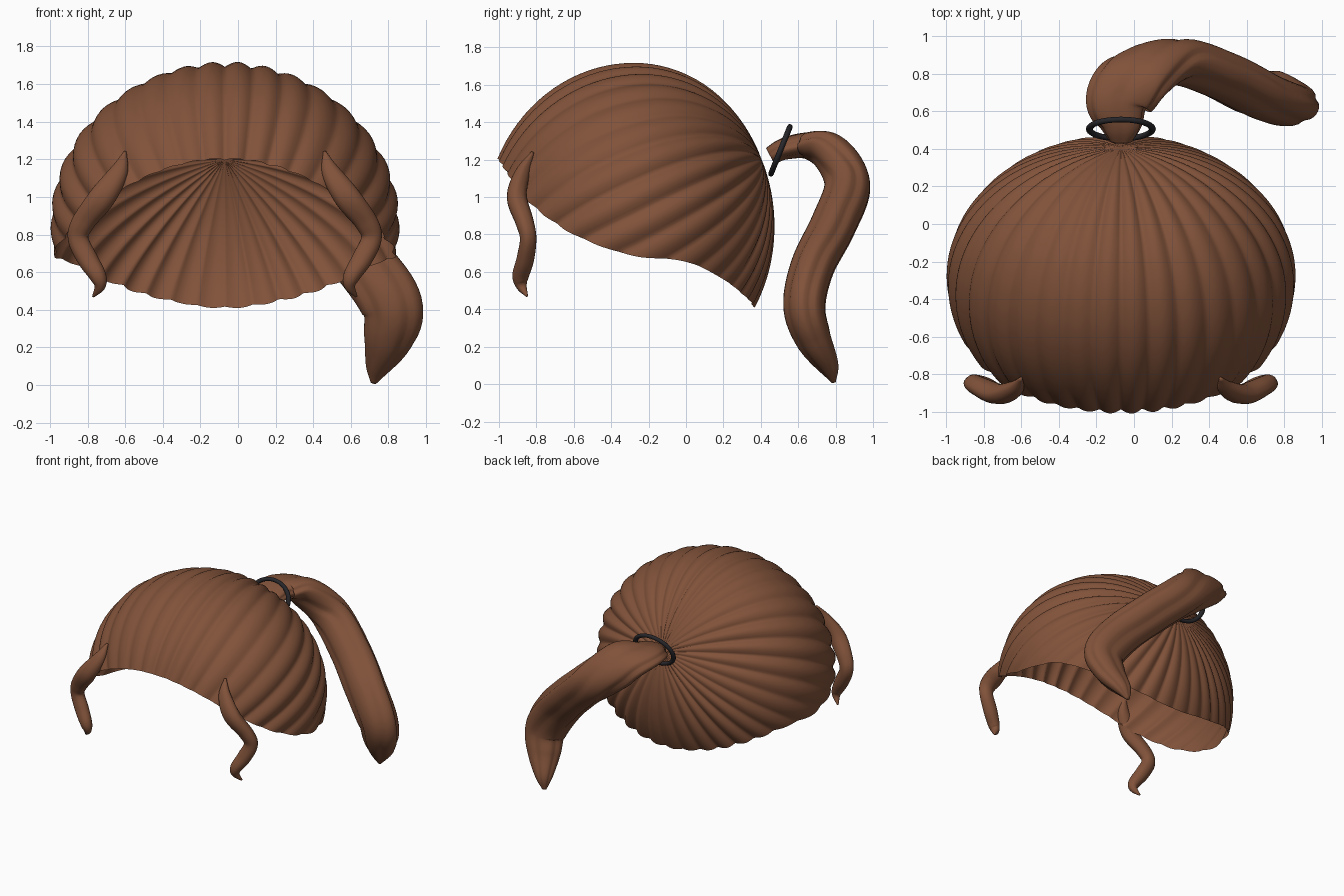
import bpy, bmesh, math
from mathutils import Vector

if "Cube" in bpy.data.objects:
    bpy.data.objects.remove(bpy.data.objects["Cube"])

CX = -0.07                      # symmetry plane of the cap


def material(name, col):
    m = bpy.data.materials.new(name)
    m.diffuse_color = (*col, 1)
    m.use_nodes = True
    m.node_tree.nodes["Principled BSDF"].inputs["Base Color"].default_value = m.diffuse_color
    return m


BROWN = material("brown_hair", (0.22, 0.085, 0.042))
DARK = material("dark_band", (0.02, 0.02, 0.024))


def spline(pts, n):
    """Catmull-Rom samples through tuples of any length."""
    p = [tuple(2 * a - b for a, b in zip(pts[0], pts[1]))] + list(pts)
    p.append(tuple(2 * a - b for a, b in zip(pts[-1], pts[-2])))
    out = []
    for i in range(1, len(p) - 2):
        for k in range(n):
            t = k / n
            out.append([0.5 * (2 * b + (c - a) * t + (2 * a - 5 * b + 4 * c - d) * t * t
                               + (3 * b - a - 3 * c + d) * t ** 3)
                        for a, b, c, d in zip(*p[i - 1:i + 3])])
    out.append(list(pts[-1]))
    return out


def grid_object(name, rings, caps=False):
    """Skin closed rings of points into a smooth mesh."""
    bm = bmesh.new()
    rows = [[bm.verts.new(v) for v in r] for r in rings]
    n = len(rows[0])
    for a, b in zip(rows, rows[1:]):
        for i in range(n):
            j = (i + 1) % n
            bm.faces.new((a[i], a[j], b[j], b[i]))
    if caps:
        bm.faces.new(rows[0][::-1])
        bm.faces.new(rows[-1])
    else:
        c = bm.verts.new(sum((Vector(v) for v in rings[0]), Vector()) / n)
        for i in range(n):
            bm.faces.new((c, rows[0][(i + 1) % n], rows[0][i]))
    bmesh.ops.recalc_face_normals(bm, faces=bm.faces)
    for f in bm.faces:
        f.smooth = True
    me = bpy.data.meshes.new(name)
    bm.to_mesh(me)
    bm.free()
    me.materials.append(BROWN)
    ob = bpy.data.objects.new(name, me)
    bpy.context.collection.objects.link(ob)
    return ob


def lock(name, pts, lobes=0, depth=0.0, seg=24):
    """Hair lock: path of (x, y, z, wide radius, thin radius)."""
    path = spline(pts, 8)
    pos = [Vector(p[:3]) for p in path]
    rings = []
    for i, p in enumerate(path):
        t = (pos[min(i + 1, len(pos) - 1)] - pos[max(i - 1, 0)]).normalized()
        w = Vector((1, 0, 0))
        w = (w - t * w.dot(t)).normalized()
        h = t.cross(w)
        ring = []
        for k in range(seg):
            a = math.tau * k / seg
            m = 1 - depth * (1 - abs(math.sin(lobes * a / 2 + 0.6))) ** 2
            ring.append(pos[i] + w * (p[3] * m * math.cos(a)) + h * (p[4] * m * math.sin(a)))
        rings.append(ring)
    return grid_object(name, rings, True)


# Pleated cap: rays on an ellipsoid from the gather point to the hairline
C = Vector((CX, -0.28, 0.85))
RX, RZ, RB, RF = 0.92, 0.86, 0.75, 0.79
POLE = Vector((0, 0.915, 0.403)).normalized()
UP = Vector((0, -POLE.z, POLE.y))
hairline = spline([(-1.0, 1.2), (-0.93, 1.09), (-0.82, 0.955), (-0.6, 0.8), (-0.3, 0.69),
                   (0, 0.655), (0.2, 0.56), (0.31, 0.475), (0.358, 0.43)], 6)
edge = []                       # (azimuth, polar angle) of the hairline
for y, z in hairline:
    dy = y - C.y
    v, w = dy / (RB if dy > 0 else RF), (z - C.z) / RZ
    d = Vector((math.sqrt(max(0, 1 - v * v - w * w)), v, w)).normalized()
    edge.append((math.atan2(d.x, d.dot(UP)), math.acos(d.dot(POLE))))
edge[0] = (0, edge[0][1])
edge[-1] = (math.pi, edge[-1][1])


def polar_limit(az):
    for (a, p), (b, q) in zip(edge, edge[1:]):
        if a <= az <= b:
            return p + (q - p) * (az - a) / max(b - a, 1e-6)
    return edge[-1][1]


PLEATS, SEG, ROWS = 34, 34 * 10, 36
rings = []
for r in range(1, ROWS + 1):
    ring = []
    for k in range(SEG):
        az = math.tau * k / SEG
        th = polar_limit(abs(az if az <= math.pi else az - math.tau)) * (r / ROWS)
        d = POLE * math.cos(th) + (UP * math.cos(az) + Vector((1, 0, 0)) * math.sin(az)) * math.sin(th)
        amp = 0.034 * min(1, math.sin(th) * 1.6)
        wave = abs(math.sin(PLEATS * az / 2 + 0.5 * math.sin(3 * az))) - 0.65
        d *= 1 + amp * wave * (0.75 + 0.25 * math.sin(5 * az + 1))
        ring.append(C + Vector((d.x * RX, d.y * (RB if d.y > 0 else RF), d.z * RZ)))
    rings.append(ring)
grid_object("hair_cap", rings)

# Ponytail sweeping to one side
lock("ponytail", [(-0.07, 0.45, 1.22, 0.07, 0.05), (-0.07, 0.53, 1.26, 0.12, 0.06),
                  (-0.08, 0.66, 1.275, 0.18, 0.075), (0.03, 0.79, 1.22, 0.19, 0.11),
                  (0.22, 0.865, 1.06, 0.16, 0.125), (0.46, 0.79, 0.85, 0.16, 0.125),
                  (0.68, 0.68, 0.63, 0.165, 0.12), (0.82, 0.635, 0.42, 0.165, 0.115),
                  (0.80, 0.68, 0.25, 0.135, 0.10), (0.745, 0.76, 0.10, 0.07, 0.06),
                  (0.72, 0.79, 0.01, 0.015, 0.012)], lobes=5, depth=0.14, seg=40)

# Hair tie around the ponytail root
bpy.ops.mesh.primitive_torus_add(location=(CX, 0.505, 1.25), rotation=(math.radians(68), 0, 0),
                                 major_radius=0.135, minor_radius=0.015,
                                 major_segments=48, minor_segments=12)
tie = bpy.context.object
tie.name = "hair_tie"
tie.scale = (1.24, 1, 1)
tie.data.materials.append(DARK)
bpy.ops.object.shade_smooth()

# Loose front strands, mirrored about the cap centre
strand = [(-0.60, -0.82, 1.24, 0.008, 0.008), (-0.635, -0.875, 1.13, 0.05, 0.04),
          (-0.72, -0.905, 1.0, 0.07, 0.055), (-0.82, -0.865, 0.87, 0.062, 0.05),
          (-0.85, -0.845, 0.78, 0.055, 0.045), (-0.80, -0.86, 0.67, 0.055, 0.048),
          (-0.745, -0.885, 0.58, 0.045, 0.045), (-0.735, -0.88, 0.525, 0.03, 0.03),
          (-0.77, -0.85, 0.47, 0.006, 0.006)]
for side, s in (("left", 1), ("right", -1)):
    lock(f"front_strand_{side}", [(CX + s * (p[0] - CX), *p[1:]) for p in strand], 3, 0.08)
